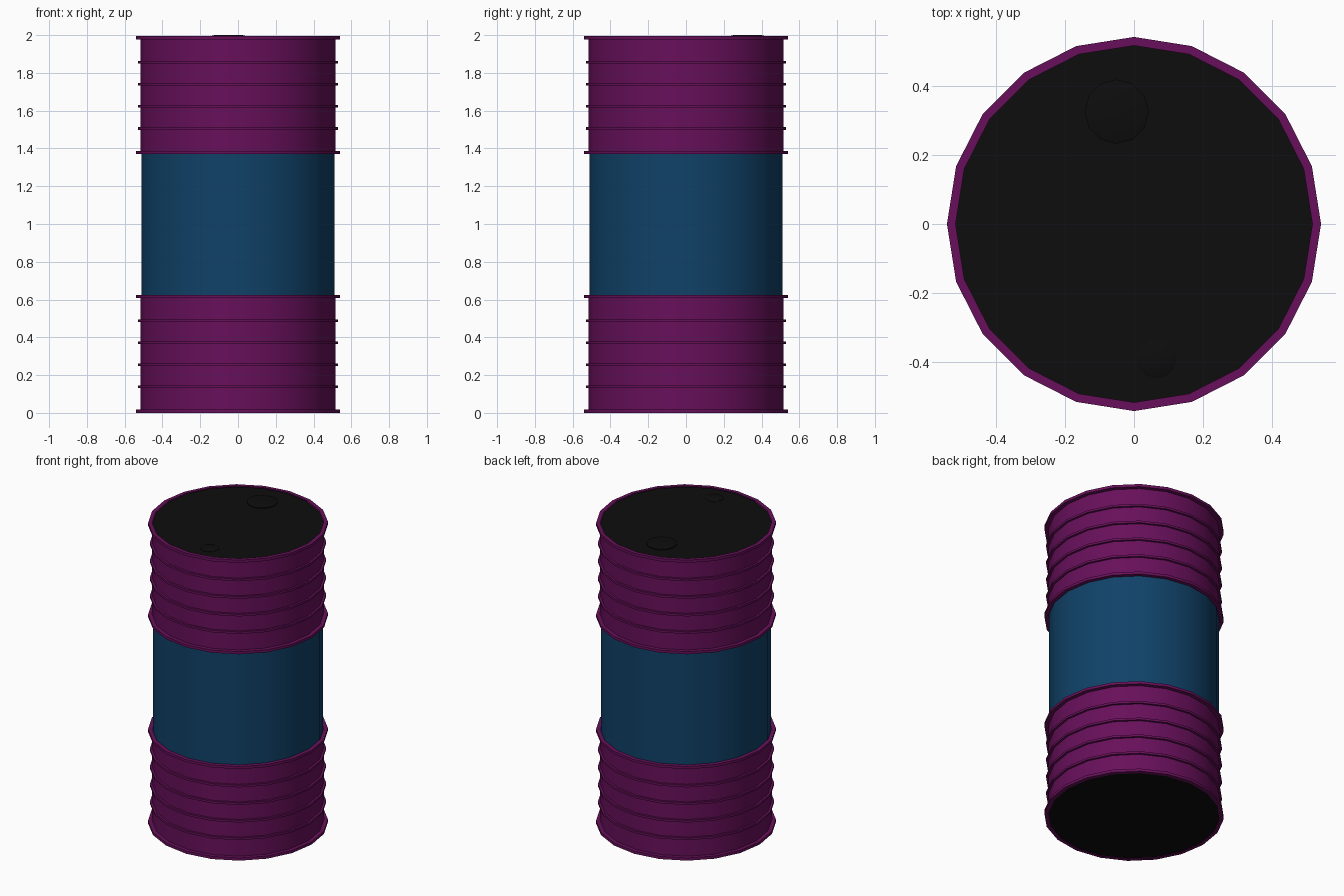
import bpy
import math

if "Cube" in bpy.data.objects:
    bpy.data.objects.remove(bpy.data.objects["Cube"], do_unlink=True)

SIDES = 20
HEIGHT = 1.994          # drum height without the bung caps
SHELL_R, RIDGE_R, RIM_R, BAND_R = 0.516, 0.53, 0.541, 0.512


def material(name, rgb):
    mat = bpy.data.materials.new(name)
    mat.use_nodes = True
    mat.diffuse_color = (*rgb, 1)
    mat.node_tree.nodes["Principled BSDF"].inputs["Base Color"].default_value = (*rgb, 1)
    return mat


purple = material("purple paint", (0.136, 0.005, 0.103))
blue = material("blue paint", (0.005, 0.054, 0.138))
black = material("black lid", (0.004, 0.004, 0.004))


def lathe(name, profile, mat, sides=SIDES, center=(0, 0), cap_start=False, cap_end=False):
    """Spin a bottom-to-top (radius, height) profile around a vertical axis."""
    verts, faces = [], []
    for r, z in profile:
        for i in range(sides):
            a = math.tau * i / sides
            verts.append((r * math.cos(a), r * math.sin(a), z))
    for k in range(len(profile) - 1):
        for i in range(sides):
            j = (i + 1) % sides
            lo, hi = k * sides, (k + 1) * sides
            faces.append((lo + i, lo + j, hi + j, hi + i))
    if cap_start:
        faces.append(tuple(reversed(range(sides))))
    if cap_end:
        top = (len(profile) - 1) * sides
        faces.append(tuple(range(top, top + sides)))
    mesh = bpy.data.meshes.new(name)
    mesh.from_pydata(verts, [], faces)
    mesh.materials.append(mat)
    obj = bpy.data.objects.new(name, mesh)
    obj.location = (*center, 0)
    bpy.context.collection.objects.link(obj)
    bpy.ops.object.select_all(action="DESELECT")
    obj.select_set(True)
    bpy.context.view_layer.objects.active = obj
    bpy.ops.object.shade_smooth_by_angle(angle=math.radians(30))
    return obj


# Ribbed shell: a rim at each end and four thin ridges between them
def ring(z, r, thick):
    h = thick / 2
    return [(SHELL_R, z - h), (r, z - h), (r, z + h), (SHELL_R, z + h)]


lower = ring(0.009, RIM_R, 0.018)
for n in range(4):
    lower += ring(0.138 + n * 0.1167, RIDGE_R, 0.014)
lower += ring(0.616, RIM_R, 0.017)
upper = [(r, HEIGHT - z) for r, z in reversed(lower)]

lathe("lower_shell", lower, purple)
lathe("upper_shell", upper, purple)

# Plain middle band
lathe("middle_band", [(BAND_R, 0.61), (BAND_R, HEIGHT - 0.61)], blue)

# End plates just inside the rims
lathe("bottom_plate", [(SHELL_R, 0.003), (SHELL_R, 0.012)], black, cap_start=True)
lathe("lid", [(SHELL_R, HEIGHT - 0.012), (SHELL_R, HEIGHT - 0.005)], black, cap_end=True)


# Bung caps on the lid
def bung(name, center, radius, top):
    lathe(name, [(radius, HEIGHT - 0.01), (radius, top - 0.005), (radius * 0.8, top)],
          black, sides=12, center=center, cap_end=True)


bung("large_bung", (-0.05, 0.325), 0.093, 2.0)
bung("small_bung", (0.065, -0.39), 0.057, 1.996)
